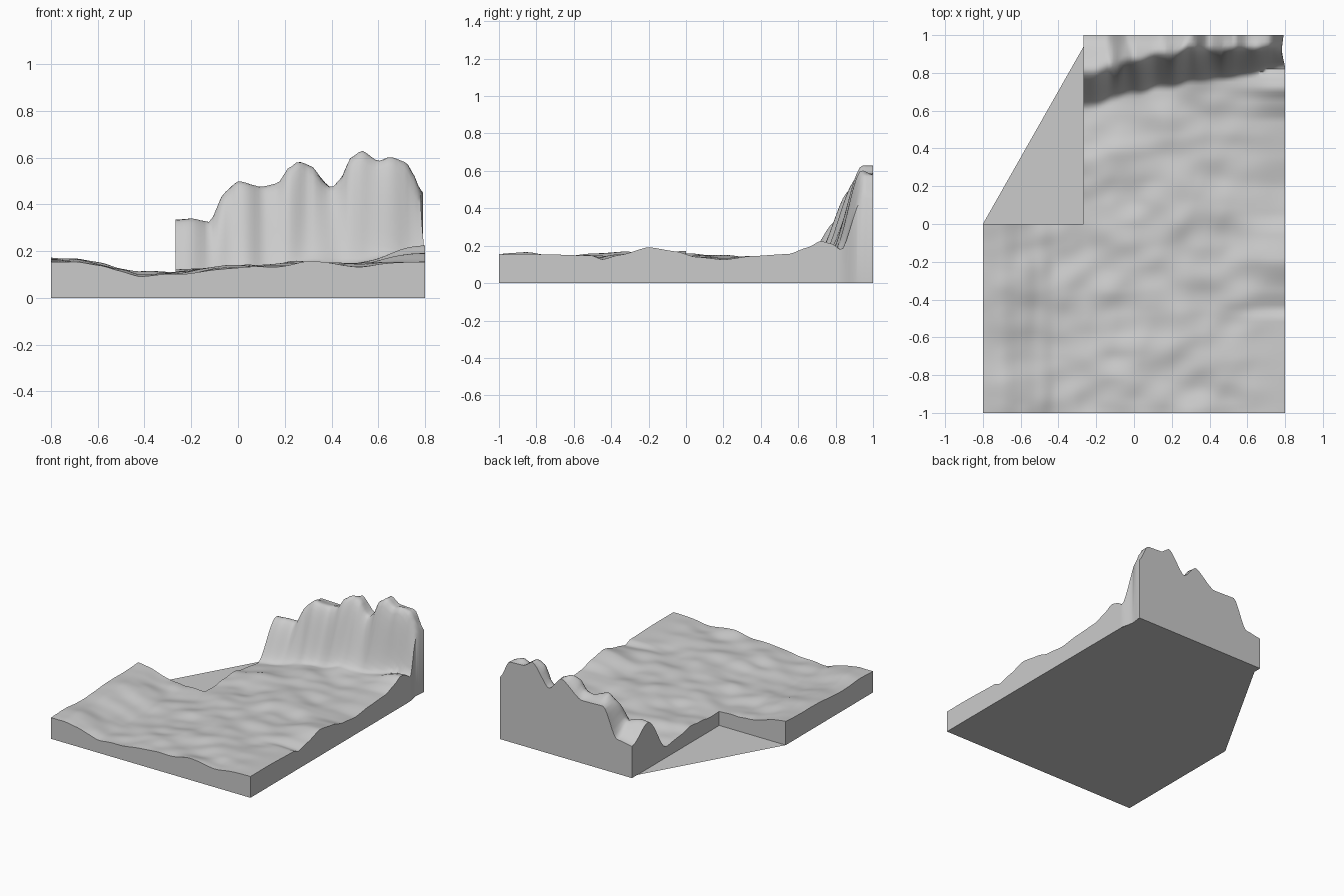
import bpy, bmesh, math
from mathutils import Vector, noise

if "Cube" in bpy.data.objects:
    bpy.data.objects.remove(bpy.data.objects["Cube"])

NX, NY = 90, 112
CUT_I, CUT_J = 30, 56          # grid lines of the missing back-left corner


def curve(pts, t):
    """Smooth interpolation through (position, value) pairs."""
    if t <= pts[0][0]:
        return pts[0][1]
    for (a, va), (b, vb) in zip(pts, pts[1:]):
        if t <= b:
            s = (t - a) / (b - a)
            s = 0.5 * s + 0.5 * s * s * (3 - 2 * s)
            return va + (vb - va) * s
    return pts[-1][1]


def step(a, b, t):
    s = min(1, max(0, (t - a) / (b - a)))
    return s * s * (3 - 2 * s)


# Profiles read along the model
ground = [(-.8, .155), (-.7, .153), (-.6, .135), (-.5, .117), (-.42, .102), (-.3, .11),
          (-.1, .124), (.1, .132), (.3, .141), (.5, .14), (.7, .146), (.8, .146)]
right_edge = [(-1, .155), (-.8, .155), (-.5, .145), (-.45, .125), (-.35, .15), (-.2, .19),
              (-.05, .17), (.05, .14), (.2, .125), (.35, .145), (.55, .155), (.65, .19),
              (.72, .225), (.78, .21), (.84, .168), (1, .168)]
ridge = [(-.27, .335), (-.2, .34), (-.12, .325), (-.06, .45), (0, .5), (.1, .475), (.17, .49),
         (.22, .56), (.26, .585), (.32, .56), (.37, .49), (.4, .47), (.44, .51), (.48, .6),
         (.53, .63), (.6, .585), (.65, .605), (.72, .58), (.76, .53), (.8, .45)]
back_edge = [(-.27, .23), (-.14, .25), (-.04, .46), (.14, .455), (.3, .57), (.4, .47), (.53, .63),
             (.6, .585), (.72, .58), (.8, .45)]
cliff_foot = [(-.27, .6), (0, .69), (.3, .745), (.5, .775), (.8, .83)]
cliff_top = [(-.27, .8), (0, .88), (.3, .935), (.5, .945), (.8, .95)]


def height(x, y):
    # rolling plain
    bump = noise.noise(Vector((x * 3.6 + y, y * 4.4, 1.7))) * .026
    bump += noise.noise(Vector((x * 6.5 - y, y * 8.5, 4.2))) * .013
    edge_w = step(.45, .8, x)
    z = curve(ground, x) * (1 - edge_w) + curve(right_edge, y) * edge_w
    z += bump * (1 - .9 * edge_w) * (1 - .5 * step(-.5, -.8, x))
    z += .018 * step(-.55, -.8, x) * step(-.5, 0, y)
    z -= .025 * step(.3, -.27, x) * step(.35, .58, y)
    # cliff with soft gullies
    wob = .03 * noise.noise(Vector((x * 9, 0, 7.3)))
    foot, top = curve(cliff_foot, x) + wob * .7, curve(cliff_top, x) + wob
    s = min(1, max(0, (y - foot) / (top - foot)))
    rise = .2 * s + .8 * step(0, 1, s)
    crest = curve(ridge, x)
    crest += (curve(back_edge, x) - crest) * step(top, 1, y)
    return z + (crest - z) * rise


bm = bmesh.new()
grid = {}
for i in range(NX + 1):
    for j in range(NY + 1):
        if i < CUT_I and j > CUT_J:
            continue
        x, y = -.8 + 1.6 * i / NX, -1 + 2 * j / NY
        pinch = .018 * step(.82, .92, y) - .009 * step(.92, 1, y)
        grid[i, j] = bm.verts.new((x - pinch * step(.7, .8, x), y, height(x, y)))
for i in range(NX):
    for j in range(NY):
        ks = [(i, j), (i + 1, j), (i + 1, j + 1), (i, j + 1)]
        if all(k in grid for k in ks):
            bm.faces.new([grid[k] for k in ks])

# Vertical side walls dropped to the ground plane
rim = [e for e in bm.edges if e.is_boundary]
walls = bmesh.ops.extrude_edge_only(bm, edges=rim)
for v in walls["geom"]:
    if isinstance(v, bmesh.types.BMVert):
        v.co.z = 0
bmesh.ops.recalc_face_normals(bm, faces=bm.faces)
if bm.faces[:][0].normal.z < 0:
    bmesh.ops.reverse_faces(bm, faces=bm.faces)

mesh = bpy.data.meshes.new("terrain")
bm.to_mesh(mesh)
bm.free()
terrain = bpy.data.objects.new("terrain", mesh)
bpy.context.collection.objects.link(terrain)
bpy.context.view_layer.objects.active = terrain
terrain.select_set(True)
bpy.ops.object.shade_smooth_by_angle(angle=math.radians(60))

# Flat underside, spanning the missing corner diagonally
cut_x = -.8 + 1.6 * CUT_I / NX
outline = [(-.8, -1), (-.8, 0), (cut_x, .94), (cut_x, 1), (.791, 1), (.782, .92), (.8, .82), (.8, -1)]
base = bpy.data.meshes.new("base_plate")
base.from_pydata([(x, y, 0) for x, y in outline], [], [list(range(len(outline)))])
bpy.context.collection.objects.link(bpy.data.objects.new("base_plate", base))
